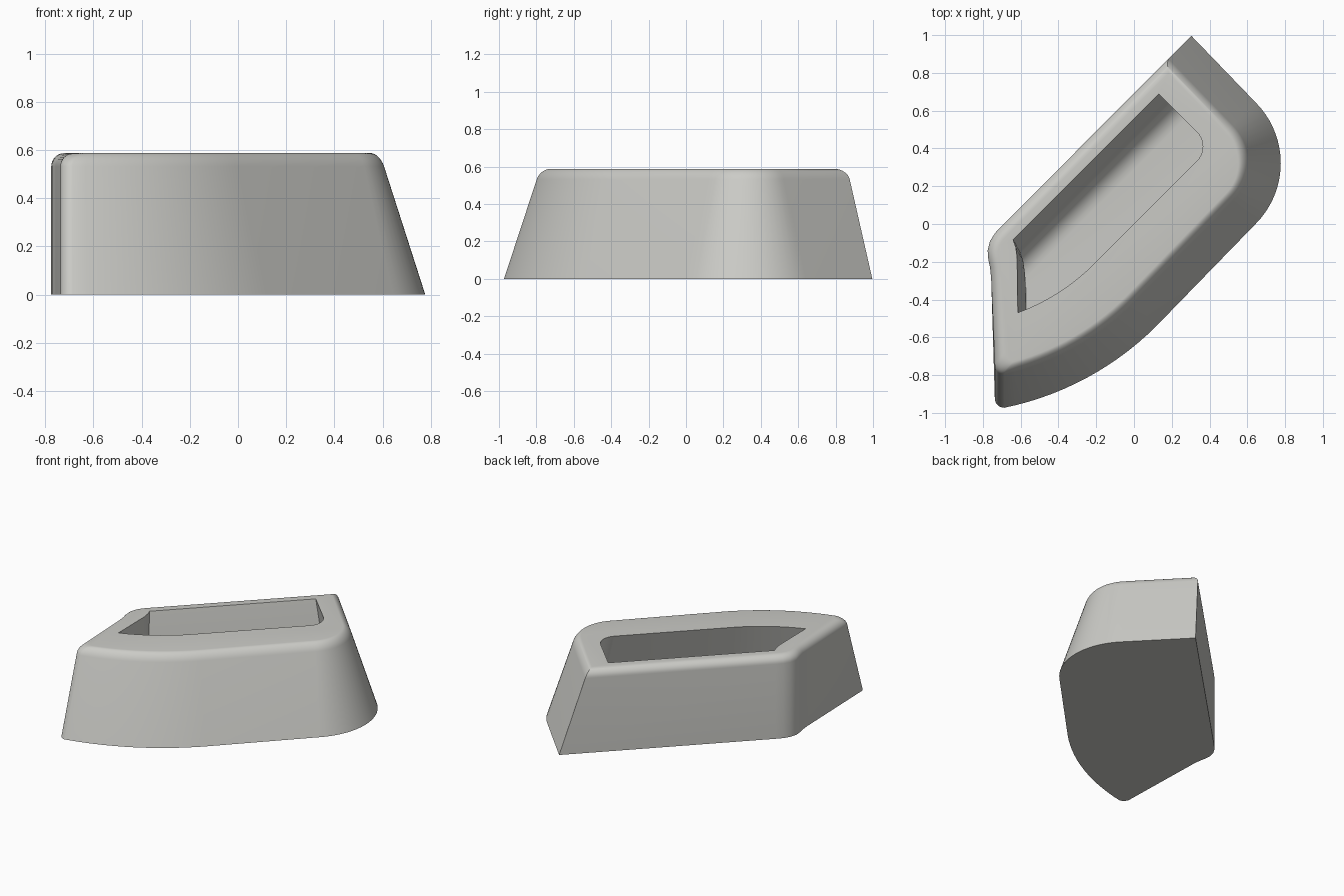
import bpy, bmesh, math

if "Cube" in bpy.data.objects:
    bpy.data.objects.remove(bpy.data.objects["Cube"])

Q = math.sqrt(0.5)
TOP = 0.587


def arc(cx, cy, r, a0, a1, n):
    """Points on a circle between two angles in degrees."""
    return [(cx + r * math.cos(math.radians(a0 + (a1 - a0) * i / n)),
             cy + r * math.sin(math.radians(a0 + (a1 - a0) * i / n))) for i in range(n + 1)]


def diagonal(s, d):
    """Point where x + y = s and x - y = d."""
    return ((s + d) / 2, (s - d) / 2)


def body_outline(d, e):
    """Plan outline: sloped sides inset by d, upright sides inset by e."""
    pts = [diagonal(1.3 - d / Q, -0.692 + e / Q)]                  # pointed back corner
    # upright back-left and left sides: x, y, inward normal angle
    for x, y, a in [(-0.70, -0.01, -45), (-0.735, -0.047, -40), (-0.762, -0.09, -25),
                    (-0.775, -0.14, -3), (-0.771, -0.19, 8), (-0.762, -0.23, 8),
                    (-0.756, -0.29, 3)]:
        a = math.radians(a)
        pts.append((x + e * math.cos(a), y + e * math.sin(a)))
    # small rounded corner at the front left
    r, big = 0.05, 1.59 - d
    x0 = -0.737 + e + r
    start = -math.degrees(math.acos((x0 + 1.005) / big))
    y0 = 0.585 + big * math.sin(math.radians(start)) + r
    pts += arc(x0, y0, r, 180, 262, 6)
    # bowed front, then the rounded right end
    pts += arc(-1.005, 0.585, big, start, -45, 14)
    pts += arc(0.322, 0.322, 0.455 - d, -45, 45, 18)
    return pts


def cavity_outline(depth, b):
    """Pocket outline: undercut at the front, sloped at the back by b."""
    f, tip, left = 0.32 * depth, 0.12 * depth, 0.1 * depth
    big, r = 1.124 + f, 0.11
    diff, total, back = -1.59 + big / Q, 0.82 + tip / Q, -0.557 + b / Q
    pts = [diagonal(total, back)]
    x = -0.64 + left
    pts += [(x, x - back), (x + 0.014, x - back - 0.04), (x + 0.021, x - back - 0.09)]
    x += 0.025
    start = -math.degrees(math.acos((x + 1.005) / big))
    pts += arc(-1.005, 0.585, big, start, -45, 14)
    cx, cy = diagonal(total - r / Q, diff - r / Q)
    pts += arc(cx, cy, r, -45, 45, 10)
    return pts


def loft(name, sections):
    """Skin matching outlines (z, points) and close both ends."""
    bm = bmesh.new()
    rings = [[bm.verts.new((x, y, z)) for x, y in pts] for z, pts in sections]
    n = len(rings[0])
    for lo, hi in zip(rings, rings[1:]):
        for i in range(n):
            j = (i + 1) % n
            bm.faces.new((lo[i], lo[j], hi[j], hi[i]))
    bm.faces.new(rings[0][::-1])
    bm.faces.new(rings[-1])
    bmesh.ops.recalc_face_normals(bm, faces=bm.faces)
    mesh = bpy.data.meshes.new(name)
    bm.to_mesh(mesh)
    bm.free()
    obj = bpy.data.objects.new(name, mesh)
    bpy.context.collection.objects.link(obj)
    return obj


# tapered block with a rounded top rim
R = 0.055
sections = [(0, body_outline(0, 0))]
for i in range(9):
    t = math.radians(90 * i / 8)
    s, c = math.sin(t), 1 - math.cos(t)
    sections.append((TOP - R + R * s, body_outline(0.171 + 0.018 * s + 0.036 * c, R * c)))
body = loft("tapered_body", sections)

# pocket cutter: sloped back wall blending into a flat floor
sections = [(TOP + 0.1, cavity_outline(0, 0)), (TOP, cavity_outline(0, 0))]
for i in range(9):
    t = math.radians(90 * i / 8)
    z = 0.24 - 0.12 * math.sin(t)
    sections.append((z, cavity_outline(TOP - z, 0.07 + 0.12 * (1 - math.cos(t)))))
cutter = loft("pocket_cutter", sections)
cutter.hide_render = True

grey = bpy.data.materials.new("light_grey")
grey.diffuse_color = (0.6, 0.6, 0.57, 1)
grey.use_nodes = True
grey.node_tree.nodes["Principled BSDF"].inputs["Base Color"].default_value = grey.diffuse_color
body.data.materials.append(grey)
cutter.data.materials.append(grey)

mod = body.modifiers.new("pocket", 'BOOLEAN')
mod.operation = 'DIFFERENCE'
mod.solver = 'EXACT'
mod.object = cutter
bpy.context.view_layer.objects.active = body
body.select_set(True)
bpy.ops.object.modifier_apply(modifier=mod.name)
bpy.data.objects.remove(cutter)
bpy.ops.object.shade_smooth_by_angle(angle=math.radians(30))
